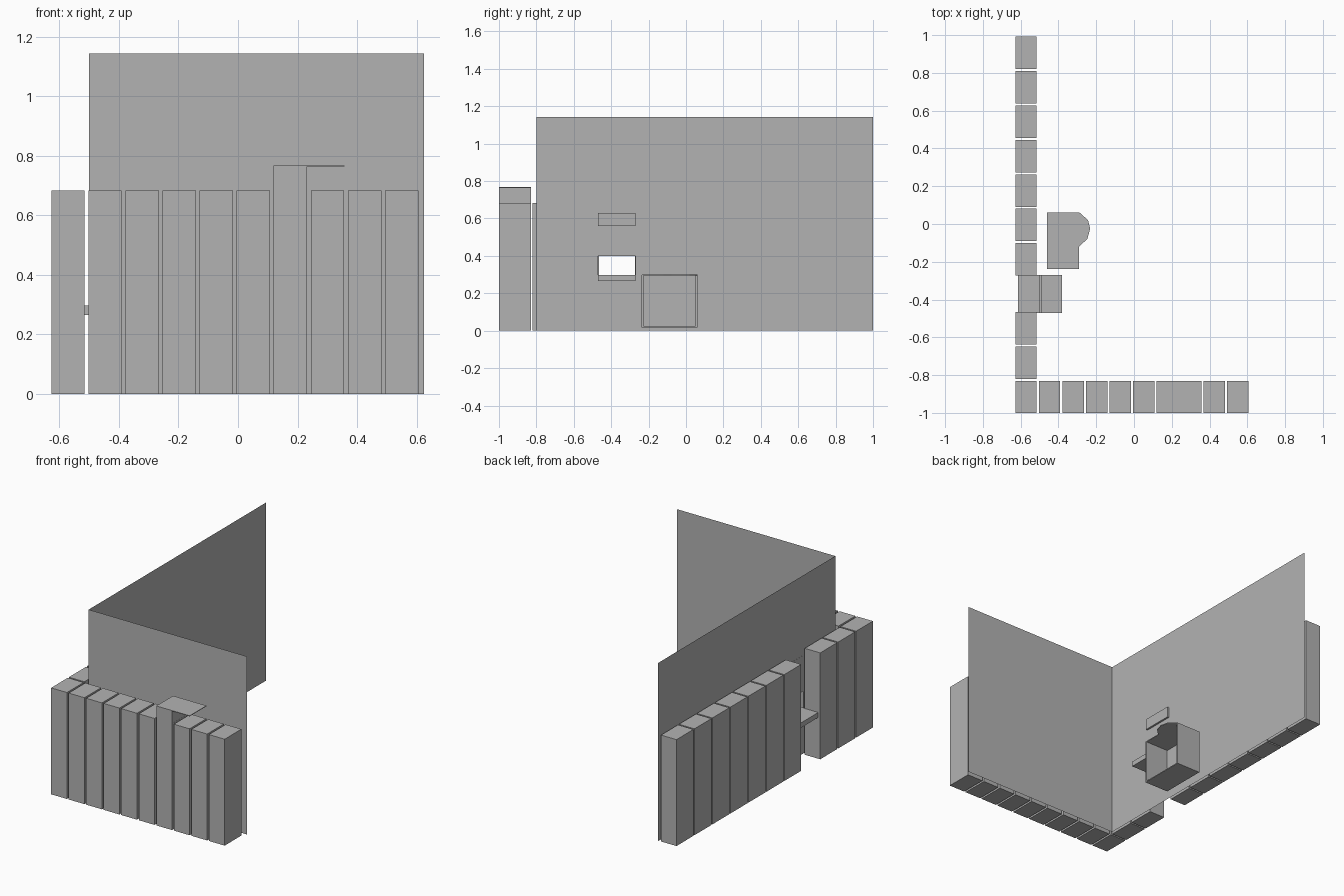
import bpy, bmesh

if "Cube" in bpy.data.objects:
    bpy.data.objects.remove(bpy.data.objects["Cube"])

grey = bpy.data.materials.new("plain_grey")
grey.diffuse_color = (0.45, 0.45, 0.45, 1)
grey.use_nodes = True
grey.node_tree.nodes["Principled BSDF"].inputs["Base Color"].default_value = grey.diffuse_color


def finish(bm, name):
    mesh = bpy.data.meshes.new(name)
    bm.to_mesh(mesh)
    bm.free()
    mesh.materials.append(grey)
    obj = bpy.data.objects.new(name, mesh)
    bpy.context.collection.objects.link(obj)
    return obj


def box(name, x, y, z):
    """Box from three (low, high) ranges."""
    bm = bmesh.new()
    bmesh.ops.create_cube(bm, size=1)
    for v in bm.verts:
        v.co = [r[0] if c < 0 else r[1] for c, r in zip(v.co, (x, y, z))]
    return finish(bm, name)


def slab(name, outline, z0, z1):
    """Flat outline extruded upward."""
    bm = bmesh.new()
    face = bm.faces.new([bm.verts.new((x, y, z0)) for x, y in outline])
    ext = bmesh.ops.extrude_face_region(bm, geom=[face], use_keep_orig=True)
    for v in ext["geom"]:
        if isinstance(v, bmesh.types.BMVert):
            v.co.z = z1
    bmesh.ops.recalc_face_normals(bm, faces=bm.faces)
    return finish(bm, name)


# Side wall: thin sheet with a serving hatch left open
ys, zs = (-0.80, -0.47, -0.27, 1.0), (0, 0.297, 0.40, 1.143)
bm = bmesh.new()
grid = [[bm.verts.new((-0.5, y, z)) for z in zs] for y in ys]
for i in range(3):
    for j in range(3):
        if (i, j) != (1, 1):
            bm.faces.new((grid[i][j], grid[i + 1][j],
                          grid[i + 1][j + 1], grid[i][j + 1]))
finish(bm, "side_wall")

# Front wall: thin sheet
bm = bmesh.new()
bm.faces.new([bm.verts.new(p) for p in ((-0.5, -0.8, 0), (0.625, -0.8, 0),
                                        (0.625, -0.8, 1.143), (-0.5, -0.8, 1.143))])
finish(bm, "front_wall")

# Row of blocks along the front
for i in range(10):
    x = -0.627 + 0.1245 * i
    box(f"front_block_{i + 1}", (x, x + 0.112), (-1.0, -0.83), (0, 0.683))

# Row of blocks along the side, with a gap at the hatch
for i in range(10):
    if i != 7:
        y = 0.82 - 0.1822 * i
        box(f"side_block_{i + 1}", (-0.627, -0.517), (y, y + 0.172), (0, 0.683))

# Raised block with an overhanging plate
box("raised_block", (0.12, 0.231), (-1.0, -0.83), (0.683, 0.763))
box("overhang_plate", (0.12, 0.357), (-1.0, -0.83), (0.763, 0.767))

# Hatch shelf and the sign panel above it
box("hatch_shelf", (-0.613, -0.38), (-0.47, -0.27), (0.265, 0.297))
box("sign_panel", (-0.501, -0.488), (-0.47, -0.27), (0.56, 0.63))

# Desk: floor, back and two sides, open toward +x
box("desk_floor", (-0.46, -0.29), (-0.235, 0.06), (0.018, 0.024))
box("desk_back", (-0.46, -0.452), (-0.235, 0.06), (0.02, 0.297))
for name, y in (("desk_near_side", -0.238), ("desk_far_side", 0.052)):
    box(name, (-0.46, -0.29), (y, y + 0.01), (0.018, 0.298))

# Desk top with a faceted half-round extension
slab("desk_top", [(-0.46, 0.062), (-0.46, -0.236), (-0.29, -0.236), (-0.29, -0.12),
                  (-0.247, -0.078), (-0.232, -0.025), (-0.243, 0.02), (-0.29, 0.062)],
     0.294, 0.30)
